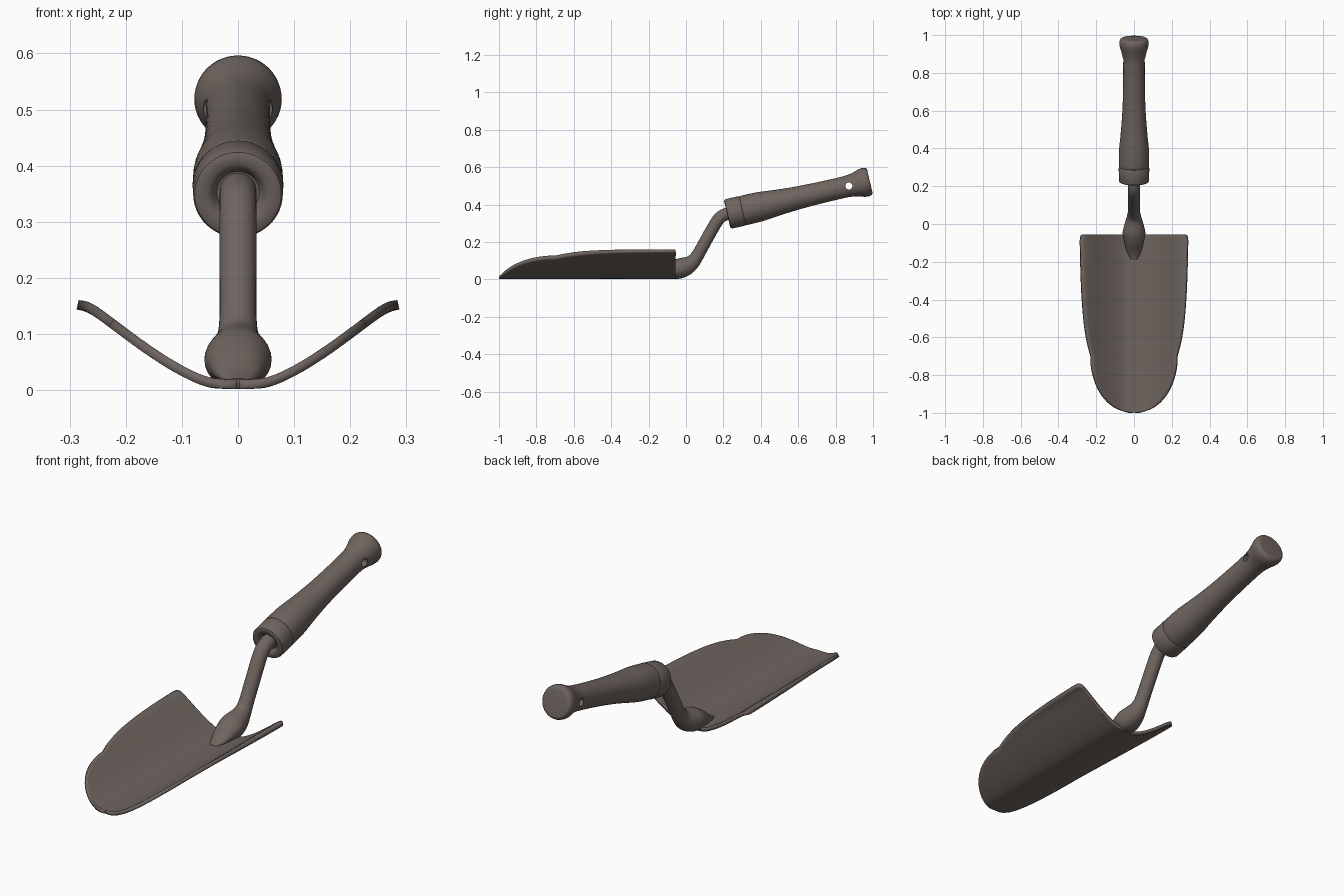
import bpy
import bmesh
from math import sin, cos, pi
from mathutils import Vector

cube = bpy.data.objects.get("Cube")
if cube:
    bpy.data.objects.remove(cube)

COLOUR = (0.16, 0.13, 0.115, 1)
mat = bpy.data.materials.new("brown grey")
mat.use_nodes = True
mat.diffuse_color = COLOUR
mat.node_tree.nodes["Principled BSDF"].inputs["Base Color"].default_value = COLOUR


def activate(ob):
    bpy.ops.object.select_all(action="DESELECT")
    ob.select_set(True)
    bpy.context.view_layer.objects.active = ob


def finish(name, bm, angle=0.7):
    bmesh.ops.recalc_face_normals(bm, faces=bm.faces)
    me = bpy.data.meshes.new(name)
    bm.to_mesh(me)
    bm.free()
    me.materials.append(mat)
    ob = bpy.data.objects.new(name, me)
    bpy.context.collection.objects.link(ob)
    activate(ob)
    bpy.ops.object.shade_smooth_by_angle(angle=angle)
    return ob


def lerp(table, v):
    """Smooth interpolation through a short table of (position, value)."""
    n = len(table)
    for i in range(n - 1):
        (x0, y0), (x1, y1) = table[i], table[i + 1]
        if v <= x1:
            xa, ya = table[max(i - 1, 0)]
            xb, yb = table[min(i + 2, n - 1)]
            h = x1 - x0
            t = max(0, (v - x0) / h)
            m0 = (y1 - ya) / (x1 - xa) * h
            m1 = (yb - y0) / (xb - x0) * h
            return ((2*t**3 - 3*t*t + 1) * y0 + (t**3 - 2*t*t + t) * m0
                    + (3*t*t - 2*t**3) * y1 + (t**3 - t*t) * m1)
    return table[-1][1]


def tube(stations, seg):
    """Skin rings given as (centre, tangent, side radius, upright radius)."""
    bm = bmesh.new()
    rings = []
    for c, d, rx, rn in stations:
        up = Vector((1, 0, 0)).cross(d).normalized()
        if up.z < 0:
            up = -up
        ring = []
        for k in range(seg):
            a = 2 * pi * k / seg
            p = Vector(c) + Vector((rx * cos(a), 0, 0)) + up * rn * sin(a)
            p.z = max(p.z, 0.002)
            ring.append(bm.verts.new(p))
        rings.append(ring)
    for a, b in zip(rings, rings[1:]):
        for k in range(seg):
            j = (k + 1) % seg
            bm.faces.new((a[k], a[j], b[j], b[k]))
    bm.faces.new(rings[0])
    bm.faces.new(rings[-1])
    return bm


# Blade: a curved section trimmed by a rounded outline
section = [(0, .019), (.05, .022), (.1, .044), (.15, .075), (.2, .111),
           (.25, .148), (.27, .158), (.29, .161)]
outline = [(.055, .262), (.060, .275), (.07, .282), (.09, .284), (.25, .279),
           (.4, .270), (.55, .254), (.65, .235), (.75, .205)]
rows = [d for d, w in outline]
bm = bmesh.new()
cols = 32
grid = []
for d in [.055, .058, .062, .07, .09, .15, .2, .25, .3, .35, .4, .45, .5, .55, .6, .65, .7]:
    grid.append((d, lerp(outline, d)))
for k in range(1, 17):
    a = pi / 2 * k / 16
    grid.append((.7 + .298 * sin(a), max(.222 * cos(a) ** .93, .004)))
verts = []
for d, w in grid:
    row = []
    for i in range(cols + 1):
        x = w * (2 * i / cols - 1)
        row.append(bm.verts.new((x, -d, lerp(section, abs(x)))))
    verts.append(row)
for a, b in zip(verts, verts[1:]):
    for i in range(cols):
        bm.faces.new((a[i], b[i], b[i + 1], a[i + 1]))
blade = finish("blade", bm)
if blade.data.polygons[0].normal.z < 0:
    blade.data.flip_normals()
solid = blade.modifiers.new("thickness", "SOLIDIFY")
solid.thickness = 0.017
solid.offset = -1

# Neck: flattened tang on the blade rising in a bent rod to the handle
path = [(-.19, .017, .015, .004), (-.15, .025, .036, .016), (-.09, .044, .053, .04),
        (-.045, .055, .060, .053), (0, .070, .050, .050), (.035, .093, .038, .040),
        (.063, .130, .033, .034), (.105, .205, .033, .033), (.150, .285, .033, .033),
        (.178, .326, .033, .033), (.21, .347, .033, .033), (.26, .359, .033, .033),
        (.34, .377, .033, .033)]
steps = 48
tables = [[(i, p[k]) for i, p in enumerate(path)] for k in range(4)]
pts = [[lerp(t, (len(path) - 1) * s / steps) for t in tables] for s in range(steps + 1)]
stations = []
for i, (y, z, rx, rn) in enumerate(pts):
    a, b = pts[max(i - 1, 0)], pts[min(i + 1, steps)]
    stations.append(((0, y, z), Vector((0, b[0] - a[0], b[1] - a[1])), rx, rn))
finish("neck", tube(stations, 28))

# Handle and ferrule share one tilted axis
start = Vector((0, .22, .348))
axis = Vector((0, .763, .177)).normalized()


def turned(name, profile):
    rings = [(start + axis * s, axis, r, r) for s, r in profile]
    return finish(name, tube(rings, 48))


# Ferrule with a dished front face
turned("ferrule", [(.02, .030), (.02, .038), (.006, .046), (0, .054), (0, .070),
                   (.003, .077), (.009, .080), (.078, .081), (.083, .079), (.085, .076)])

# Grip
shape = [(.088, .080), (.14, .080), (.19, .078), (.25, .072), (.32, .066), (.40, .061),
         (.50, .058), (.60, .057), (.66, .058), (.69, .062), (.72, .070), (.74, .076),
         (.755, .078)]
profile = [(.083, .076), (.085, .079)]
profile += [(.088 + .667 * i / 40, lerp(shape, .088 + .667 * i / 40)) for i in range(41)]
profile += [(.767, .077), (.777, .073), (.782, .067), (.783, .060)]
grip = turned("grip", profile)

# Hanging hole through the grip
hole = start + axis * .668
bpy.ops.mesh.primitive_cylinder_add(vertices=24, radius=.019, depth=.4,
                                    location=hole, rotation=(0, pi / 2, 0))
cutter = bpy.context.object
cutter.name = "hole_cutter"
cutter.hide_render = True
cutter.data.materials.append(mat)
activate(grip)
cut = grip.modifiers.new("hole", "BOOLEAN")
cut.operation = "DIFFERENCE"
cut.solver = "EXACT"
cut.object = cutter
bpy.ops.object.modifier_apply(modifier=cut.name)
bpy.data.objects.remove(cutter)
activate(grip)
bpy.ops.object.shade_smooth_by_angle(angle=0.7)
